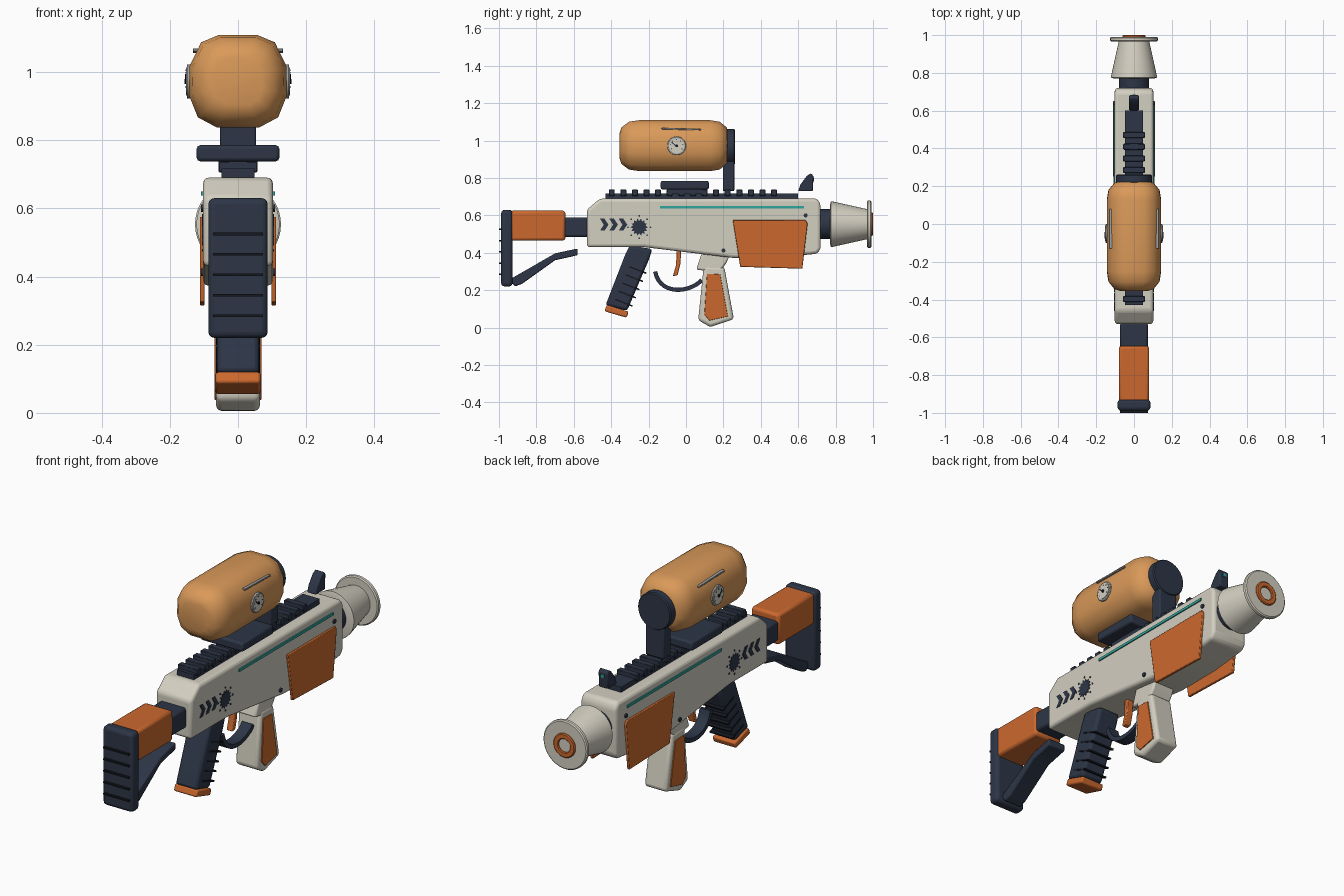
import bpy, bmesh, math


def mat(name, r, g, b):
    m = bpy.data.materials.new(name)
    m.diffuse_color = (r, g, b, 1)
    return m


CREAM = mat("cream", 0.65, 0.62, 0.53)
NAVY = mat("navy", 0.026, 0.036, 0.062)
ORANGE = mat("orange", 0.60, 0.14, 0.027)
AMBER = mat("amber", 0.70, 0.32, 0.10)
TEAL = mat("teal", 0.03, 0.38, 0.34)
STEEL = mat("steel", 0.35, 0.36, 0.36)
BLACK = mat("black", 0.008, 0.009, 0.014)


def finish(name, bm, material, bevel=0, segs=2, angle=35):
    bmesh.ops.recalc_face_normals(bm, faces=bm.faces)
    me = bpy.data.meshes.new(name)
    bm.to_mesh(me)
    bm.free()
    me.materials.append(material)
    for p in me.polygons:
        p.use_smooth = True
    me.set_sharp_from_angle(angle=math.radians(angle))
    ob = bpy.data.objects.new(name, me)
    bpy.context.collection.objects.link(ob)
    if bevel:
        mod = ob.modifiers.new("bevel", 'BEVEL')
        mod.width, mod.segments = bevel, segs
        mod.limit_method = 'ANGLE'
        mod.angle_limit = math.radians(30)
    return ob


def prism(name, pts, x0, x1, material, bevel=0, segs=2):
    """Side outline of (y, z) points pushed from x0 to x1."""
    bm = bmesh.new()
    a = [bm.verts.new((x0, y, z)) for y, z in pts]
    b = [bm.verts.new((x1, y, z)) for y, z in pts]
    bm.faces.new(a)
    bm.faces.new(b)
    n = len(pts)
    for i in range(n):
        j = (i + 1) % n
        bm.faces.new((a[i], a[j], b[j], b[i]))
    return finish(name, bm, material, bevel, segs)


def box(name, x, y0, y1, z0, z1, material, bevel=0, segs=2):
    return prism(name, [(y0, z0), (y1, z0), (y1, z1), (y0, z1)], -x, x, material, bevel, segs)


def rings(name, loops, material, cap=True, closed=False, angle=35):
    """Skin a row of equal-length point loops."""
    bm = bmesh.new()
    vs = [[bm.verts.new(p) for p in lp] for lp in loops]
    n = len(vs[0])
    for k in range(len(vs) if closed else len(vs) - 1):
        a, b = vs[k], vs[(k + 1) % len(vs)]
        for i in range(n):
            j = (i + 1) % n
            bm.faces.new((a[i], a[j], b[j], b[i]))
    if cap and not closed:
        bm.faces.new(vs[0])
        bm.faces.new(vs[-1])
    return finish(name, bm, material, angle=angle)


def lathe(name, prof, zc, material, closed=False, n=40):
    """Spin (radius, y) points around a lengthwise axis at height zc."""
    loops = [[(r * math.cos(2 * math.pi * i / n), y, zc + r * math.sin(2 * math.pi * i / n))
              for i in range(n)] for r, y in prof]
    return rings(name, loops, material, closed=closed)


def disc(yc, zc, r, n=20, r2=None):
    """Circle outline, or a star when r2 is given."""
    return [(yc + (r2 if r2 and i % 2 else r) * math.cos(2 * math.pi * i / n),
             zc + (r2 if r2 and i % 2 else r) * math.sin(2 * math.pi * i / n)) for i in range(n)]


def pair(name, pts, x0, x1, material, bevel=0):
    """Same part on both sides."""
    for side, s in (("right", 1), ("left", -1)):
        prism(f"{name}_{side}", pts, s * x0, s * x1, material, bevel)


# Main body
prism("body", [(-0.53, 0.43), (-0.22, 0.43), (0.25, 0.373), (0.50, 0.375), (0.70, 0.395),
               (0.72, 0.42), (0.72, 0.66), (0.70, 0.69), (-0.46, 0.69), (-0.53, 0.63)],
      -0.102, 0.102, CREAM, 0.022, 3)

# Muzzle
lathe("muzzle_neck", [(0.08, 0.71), (0.08, 0.78)], 0.553, NAVY)
lathe("muzzle_cone", [(0.105, 0.77), (0.122, 0.775), (0.12, 0.79), (0.08, 0.97)], 0.553, CREAM)
lathe("muzzle_flange", [(0.12, 0.967), (0.126, 0.972), (0.126, 0.986), (0.12, 0.991)], 0.553, CREAM)
lathe("muzzle_ring", [(0.034, 0.98), (0.062, 0.98), (0.062, 0.996), (0.057, 1.0), (0.038, 1.0), (0.034, 0.996)],
      0.553, ORANGE, closed=True)

# Stock
box("stock_tube", 0.073, -0.67, -0.52, 0.485, 0.59, NAVY, 0.012)
box("stock_sleeve", 0.08, -0.94, -0.645, 0.465, 0.625, ORANGE, 0.014)
box("butt_plate", 0.087, -0.988, -0.928, 0.22, 0.63, NAVY, 0.018, 3)
for i in range(5):
    z = 0.285 + i * 0.06
    box(f"butt_rib_{i}", 0.073, -1.0, -0.98, z - 0.004, z + 0.004, BLACK)
prism("stock_strut", [(-0.935, 0.245), (-0.915, 0.22), (-0.875, 0.235), (-0.70, 0.36), (-0.58, 0.387),
                      (-0.58, 0.423), (-0.70, 0.397), (-0.935, 0.262)], -0.05, 0.05, NAVY, 0.006)

# Rear grip with ribs and cap
prism("rear_grip", [(-0.30, 0.44), (-0.18, 0.42), (-0.20, 0.36), (-0.315, 0.09), (-0.43, 0.12), (-0.325, 0.39)],
      -0.062, 0.062, NAVY, 0.014)
prism("rear_grip_cap", [(-0.423, 0.122), (-0.306, 0.085), (-0.318, 0.053), (-0.437, 0.088)],
      -0.066, 0.066, ORANGE, 0.008)
for i in range(5):
    t = i / 4
    cy, cz = -0.275 - 0.075 * t, 0.315 - 0.175 * t
    a, b, w = -0.03, 0.068, 0.004
    prism(f"rear_grip_rib_{i}", [(cy + 0.93 * k + 0.36 * h, cz - 0.36 * k + 0.93 * h)
                                 for k, h in ((a, -w), (b, -w), (b, w), (a, w))], -0.065, 0.065, BLACK)

# Front grip with inlays
prism("front_grip_collar", [(0.085, 0.40), (0.235, 0.39), (0.215, 0.345), (0.18, 0.295), (0.055, 0.31)],
      -0.062, 0.062, CREAM, 0.01)
prism("front_grip", [(0.095, 0.33), (0.205, 0.325), (0.256, 0.045), (0.13, 0.003), (0.065, 0.04)],
      -0.064, 0.064, CREAM, 0.016, 3)
pair("front_grip_inlay", [(0.112, 0.288), (0.183, 0.285), (0.224, 0.06), (0.125, 0.038), (0.098, 0.07)],
     0.06, 0.069, ORANGE, 0.002)

# Trigger and curved guard
prism("trigger", [(-0.05, 0.42), (-0.025, 0.42), (-0.03, 0.34), (-0.045, 0.28), (-0.07, 0.275), (-0.053, 0.335)],
      -0.018, 0.018, ORANGE, 0.004)
P = [(-0.165, 0.30), (-0.14, 0.17), (0.02, 0.185), (0.085, 0.255)]
outer, inner = [], []
for i in range(15):
    t = i / 14
    u = 1 - t
    c = [u**3 * P[0][k] + 3*u*u*t * P[1][k] + 3*u*t*t * P[2][k] + t**3 * P[3][k] for k in (0, 1)]
    d = [u*u*(P[1][k]-P[0][k]) + 2*u*t*(P[2][k]-P[1][k]) + t*t*(P[3][k]-P[2][k]) for k in (0, 1)]
    m = 0.011 / math.hypot(*d)
    outer.append((c[0] + d[1] * m, c[1] - d[0] * m))
    inner.append((c[0] - d[1] * m, c[1] + d[0] * m))
prism("trigger_guard", outer + inner[::-1], -0.03, 0.03, NAVY)

# Side panels, strips, screws and emblems
pair("side_panel", [(0.25, 0.575), (0.64, 0.575), (0.65, 0.555), (0.622, 0.315), (0.29, 0.325)],
     0.098, 0.112, ORANGE, 0.003)
pair("light_strip", [(-0.14, 0.637), (0.63, 0.637), (0.63, 0.65), (-0.14, 0.65)], 0.10, 0.108, TEAL)
for i, (y, z) in enumerate(((0.20, 0.412), (0.64, 0.60))):
    pair(f"screw_{i}", disc(y, z, 0.011, 12), 0.099, 0.109, NAVY)
for i in range(3):
    y = -0.46 + 0.05 * i
    pair(f"chevron_{i}", [(y, 0.583), (y + 0.024, 0.583), (y + 0.046, 0.55), (y + 0.024, 0.518),
                          (y, 0.518), (y + 0.02, 0.55)], 0.10, 0.105, NAVY)
pair("burst_emblem", disc(-0.25, 0.537, 0.047, 28, 0.034), 0.10, 0.105, NAVY)
for i, (y, z) in enumerate(disc(-0.25, 0.537, 0.06, 8)):
    pair(f"burst_dot_{i}", disc(y, z, 0.005, 6), 0.10, 0.105, NAVY)

# Top rail and front sight
box("rail", 0.048, -0.43, 0.60, 0.685, 0.717, NAVY)
for i in range(15):
    y = -0.397 + 0.062 * i
    box(f"rail_tooth_{i}", 0.057, y - 0.016, y + 0.016, 0.705, 0.738, NAVY, 0.003, 1)
prism("front_sight", [(0.60, 0.73), (0.612, 0.765), (0.645, 0.81), (0.668, 0.825), (0.682, 0.81), (0.678, 0.73)],
      -0.026, 0.026, NAVY, 0.005)
box("sight_dot", 0.009, 0.675, 0.685, 0.785, 0.802, TEAL)

# Canister mount, post and rear disc
box("mount_foot", 0.057, -0.10, 0.09, 0.715, 0.75, NAVY)
box("mount_block", 0.121, -0.135, 0.122, 0.738, 0.785, NAVY, 0.01)
box("canister_post", 0.053, 0.197, 0.258, 0.73, 0.95, NAVY, 0.006)
lathe("canister_disc", [(0.09, 0.215), (0.095, 0.222), (0.095, 0.256), (0.09, 0.262)], 0.967, NAVY)

# Canister with rounded, softly faceted section
half = [(0.055, 0.137), (0.108, 0.115), (0.142, 0.045), (0.144, -0.04), (0.118, -0.105), (0.062, -0.135)]
section = half + [(-x, z) for x, z in reversed(half)]
stations = [(-0.355, 0.5), (-0.345, 0.72), (-0.305, 0.94), (-0.25, 1.0),
            (0.13, 1.0), (0.18, 0.94), (0.218, 0.72), (0.226, 0.5)]
rings("canister", [[(x * s, y, 0.972 + z * s) for x, z in section] for y, s in stations],
      AMBER, angle=60)

# Gauges and slim trim bars on the canister
pair("gauge_rim", disc(-0.05, 0.972, 0.05, 28), 0.135, 0.150, STEEL, 0.003)
pair("gauge_face", disc(-0.05, 0.972, 0.041, 28), 0.145, 0.153, CREAM)
pair("gauge_hub", disc(-0.05, 0.972, 0.008, 10), 0.15, 0.157, BLACK)
pair("gauge_needle", [(-0.048, 0.968), (-0.075, 0.994), (-0.078, 0.99), (-0.053, 0.966)], 0.15, 0.155, BLACK)
for i in range(7):
    a = math.radians(-30 + 40 * i)
    pair(f"gauge_tick_{i}", disc(-0.05 + 0.033 * math.cos(a), 0.972 + 0.033 * math.sin(a), 0.003, 6),
         0.15, 0.154, BLACK)
pair("canister_trim", [(-0.13, 1.06), (0.08, 1.055), (0.08, 1.063), (-0.13, 1.069)], 0.11, 0.132, STEEL, 0.002)
